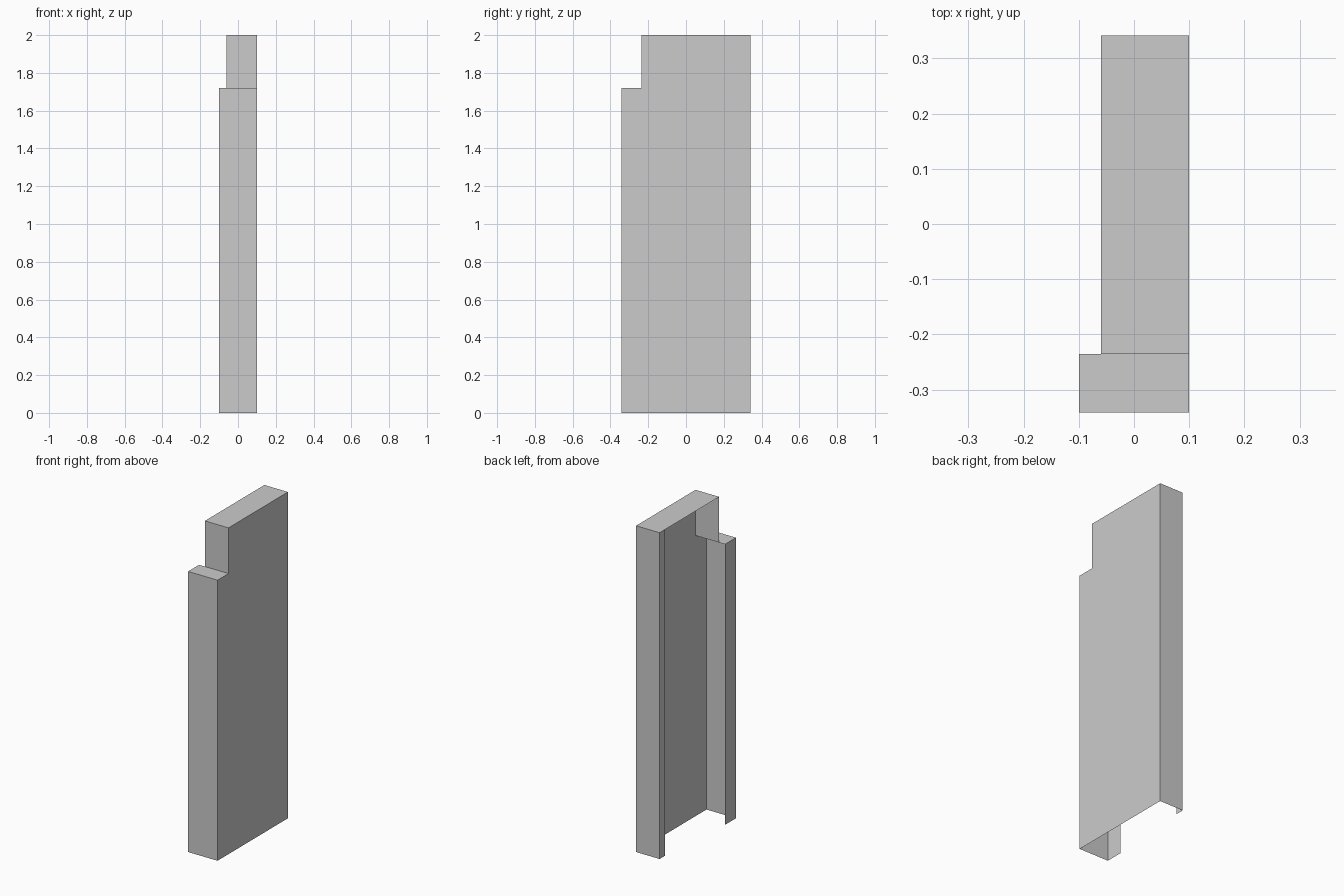
import bpy
import bmesh
from mathutils import Vector

cube = bpy.data.objects.get("Cube")
if cube:
    bpy.data.objects.remove(cube, do_unlink=True)

grey = bpy.data.materials.new("plain_grey")
grey.use_nodes = True
colour = (0.6, 0.6, 0.6, 1)
grey.diffuse_color = colour
grey.node_tree.nodes["Principled BSDF"].inputs["Base Color"].default_value = colour

# Main dimensions of the open sheet casing
LEFT, RIGHT, LIP_X = -0.1, 0.1, -0.06
FRONT, BACK, STEP_Y = -0.341, 0.341, -0.235
STEP_Z, TOP = 1.72, 2.0
LIP_Y = BACK - 0.053


def sheet(name, points, facing):
    """Single flat sheet, wound so that it faces the given direction."""
    bm = bmesh.new()
    face = bm.faces.new([bm.verts.new(p) for p in points])
    face.normal_update()
    if face.normal.dot(Vector(facing)) < 0:
        face.normal_flip()
    mesh = bpy.data.meshes.new(name)
    bm.to_mesh(mesh)
    bm.free()
    mesh.materials.append(grey)
    obj = bpy.data.objects.new(name, mesh)
    bpy.context.collection.objects.link(obj)


def wall(name, a, b, z0, z1, facing):
    """Upright sheet between two plan points."""
    sheet(name, [(*a, z0), (*b, z0), (*b, z1), (*a, z1)], facing)


def plate(name, x0, x1, y0, y1, z):
    """Level sheet facing up."""
    sheet(name, [(x0, y0, z), (x1, y0, z), (x1, y1, z), (x0, y1, z)], (0, 0, 1))


# Large notched side panel
outline = [(FRONT, 0), (BACK, 0), (BACK, TOP), (STEP_Y, TOP),
           (STEP_Y, STEP_Z), (FRONT, STEP_Z)]
sheet("side_panel", [(RIGHT, y, z) for y, z in outline], (1, 0, 0))

# Front and back walls with their return flanges
wall("front_wall", (LEFT, FRONT), (RIGHT, FRONT), 0, STEP_Z, (0, -1, 0))
wall("front_flange", (LEFT, FRONT), (LEFT, STEP_Y), 0, STEP_Z, (-1, 0, 0))
wall("back_wall", (RIGHT, BACK), (LIP_X, BACK), 0, TOP, (0, 1, 0))
wall("back_flange", (LIP_X, BACK), (LIP_X, LIP_Y), 0, TOP, (-1, 0, 0))

# Stepped top
plate("step_plate", LEFT, RIGHT, FRONT, STEP_Y, STEP_Z)
wall("step_riser", (LIP_X, STEP_Y), (RIGHT, STEP_Y), STEP_Z, TOP, (0, -1, 0))
plate("top_plate", LIP_X, RIGHT, STEP_Y, BACK, TOP)
